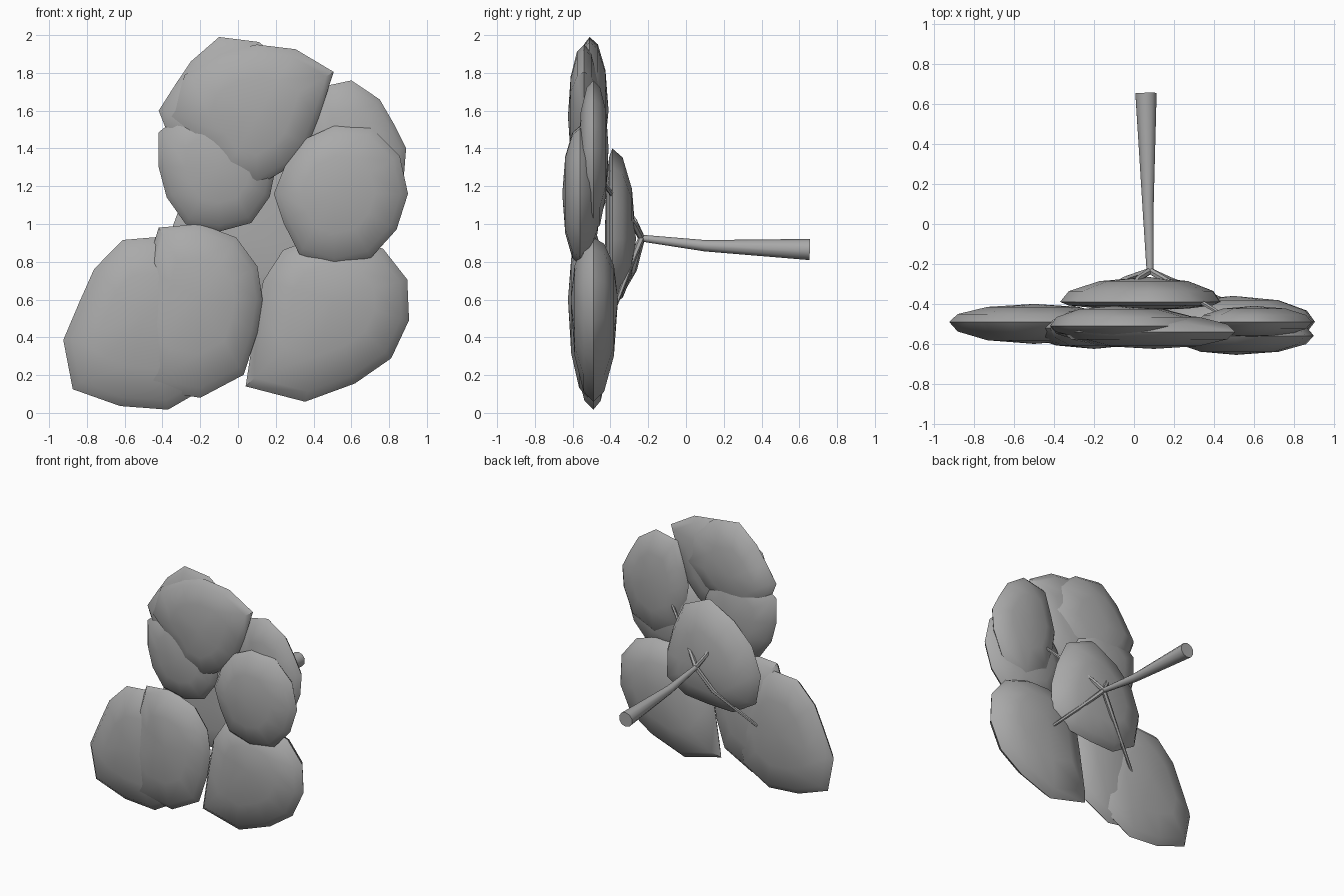
import bpy, bmesh, math
from mathutils import Vector

cube = bpy.data.objects.get("Cube")
if cube:
    bpy.data.objects.remove(cube, do_unlink=True)

grey = bpy.data.materials.new("plain_grey")
grey.use_nodes = True
tone = (0.4, 0.4, 0.4, 1)
grey.diffuse_color = tone
grey.node_tree.nodes["Principled BSDF"].inputs["Base Color"].default_value = tone


def finish(bm, name, angle):
    """Turn a bmesh into a named, shaded object."""
    bmesh.ops.recalc_face_normals(bm, faces=bm.faces[:])
    mesh = bpy.data.meshes.new(name)
    bm.to_mesh(mesh)
    bm.free()
    mesh.materials.append(grey)
    obj = bpy.data.objects.new(name, mesh)
    bpy.context.collection.objects.link(obj)
    bpy.ops.object.select_all(action='DESELECT')
    obj.select_set(True)
    bpy.context.view_layer.objects.active = obj
    bpy.ops.object.shade_smooth_by_angle(angle=math.radians(angle))
    return obj


def bridge(bm, a, b):
    n = len(a)
    for i in range(n):
        j = (i + 1) % n
        bm.faces.new((a[i], a[j], b[j], b[i]))


def fan(bm, ring, tip):
    for i, v in enumerate(ring):
        bm.faces.new((v, ring[(i + 1) % len(ring)], tip))


def clump(name, x, z, front, rim, back, radii, phase=0):
    """Flattened leaf mass: an irregular rim domed towards front and back."""
    bm = bmesh.new()
    step = math.tau / len(radii)

    def ring(scale, y):
        verts = []
        for i, r in enumerate(radii):
            a = i * step + math.radians(phase)
            verts.append(bm.verts.new((x + r * scale * math.cos(a), y,
                                       z + r * scale * math.sin(a))))
        return verts

    edge = ring(1, rim)
    for pole in (front, back):
        last = edge
        for scale in (0.9, 0.55):
            rise = math.sqrt(1 - scale ** 2)
            nxt = ring(scale, rim + (pole - rim) * rise)
            bridge(bm, last, nxt)
            last = nxt
        fan(bm, last, bm.verts.new((x, pole, z)))
    return finish(bm, name, 50)


def limb(name, points, radii, sides=8):
    """Tapered tube through a few points, capped at both ends."""
    bm = bmesh.new()
    pts = [Vector(p) for p in points]
    rings = []
    for k, (p, r) in enumerate(zip(pts, radii)):
        along = pts[min(k + 1, len(pts) - 1)] - pts[max(k - 1, 0)]
        turn = along.to_track_quat('Z', 'X')
        rings.append([bm.verts.new(p + turn @ Vector(
            (r * math.cos(math.tau * i / sides), r * math.sin(math.tau * i / sides), 0)))
            for i in range(sides)])
    for a, b in zip(rings, rings[1:]):
        bridge(bm, a, b)
    bm.faces.new(rings[0])
    bm.faces.new(rings[-1])
    return finish(bm, name, 50)


# Upper leaf masses
clump("top_front_leaves", .1, 1.57, -.625, -.54, -.45,
      (.33, .47, .41, .38, .39, .44, .46, .34, .38, .37, .32, .31))
clump("top_back_leaves", -.1, 1.6, -.58, -.51, -.41,
      (.45, .45, .42, .39, .3, .27, .32, .3, .3, .3, .3, .35))
clump("middle_left_leaves", -.1, 1.3, -.6, -.51, -.41,
      (.3, .3, .35, .35, .35, .37, .32, .32, .35, .34, .34, .31))
clump("middle_right_front_leaves", .51, 1.16, -.655, -.56, -.45,
      (.39, .4, .4, .36, .33, .3, .32, .31, .37, .38, .39, .38))
clump("middle_right_back_leaves", .6, 1.4, -.57, -.49, -.41,
      (.29, .26, .3, .36, .37, .28, .28, .3, .4, .45, .4, .32))

# Lower leaf masses
clump("lower_right_leaves", .5, .6, -.61, -.49, -.36,
      (.41, .38, .34, .34, .37, .38, .42, .65, .56, .46, .44, .42), phase=15)
clump("lower_left_front_leaves", -.2, .6, -.625, -.52, -.42,
      (.33, .35, .38, .4, .44, .33, .32, .4, .55, .52, .46, .35))
clump("lower_left_back_leaves", -.5, .5, -.6, -.49, -.4,
      (.4, .43, .45, .43, .37, .35, .44, .53, .48, .5, .5, .42), phase=15)

# Leaf mass around the fork
clump("fork_leaves", .07, .92, -.43, -.39, -.265,
      (.36, .36, .44, .48, .42, .42, .44, .46, .4, .34, .37, .42))

# Trunk, widening towards its cut end
hub = (.08, -.235, .925)
limb("trunk", (hub, (.07, .1, .885), (.06, .655, .865)), (.018, .03, .056), 10)

# Branches spreading from the fork into the leaves
branches = {
    "branch_lower_left": ((-.04, -.275, .76), (-.33, -.42, .5)),
    "branch_lower_right": ((.17, -.275, .83), (.45, -.38, .55)),
    "branch_upper_left": ((.02, -.275, 1.02), (-.1, -.46, 1.3)),
    "branch_upper_right": ((.15, -.275, 1.0), (.45, -.46, 1.25)),
}
for name, (bend, tip) in branches.items():
    limb(name, (hub, bend, tip), (.018, .016, .01), 6)
